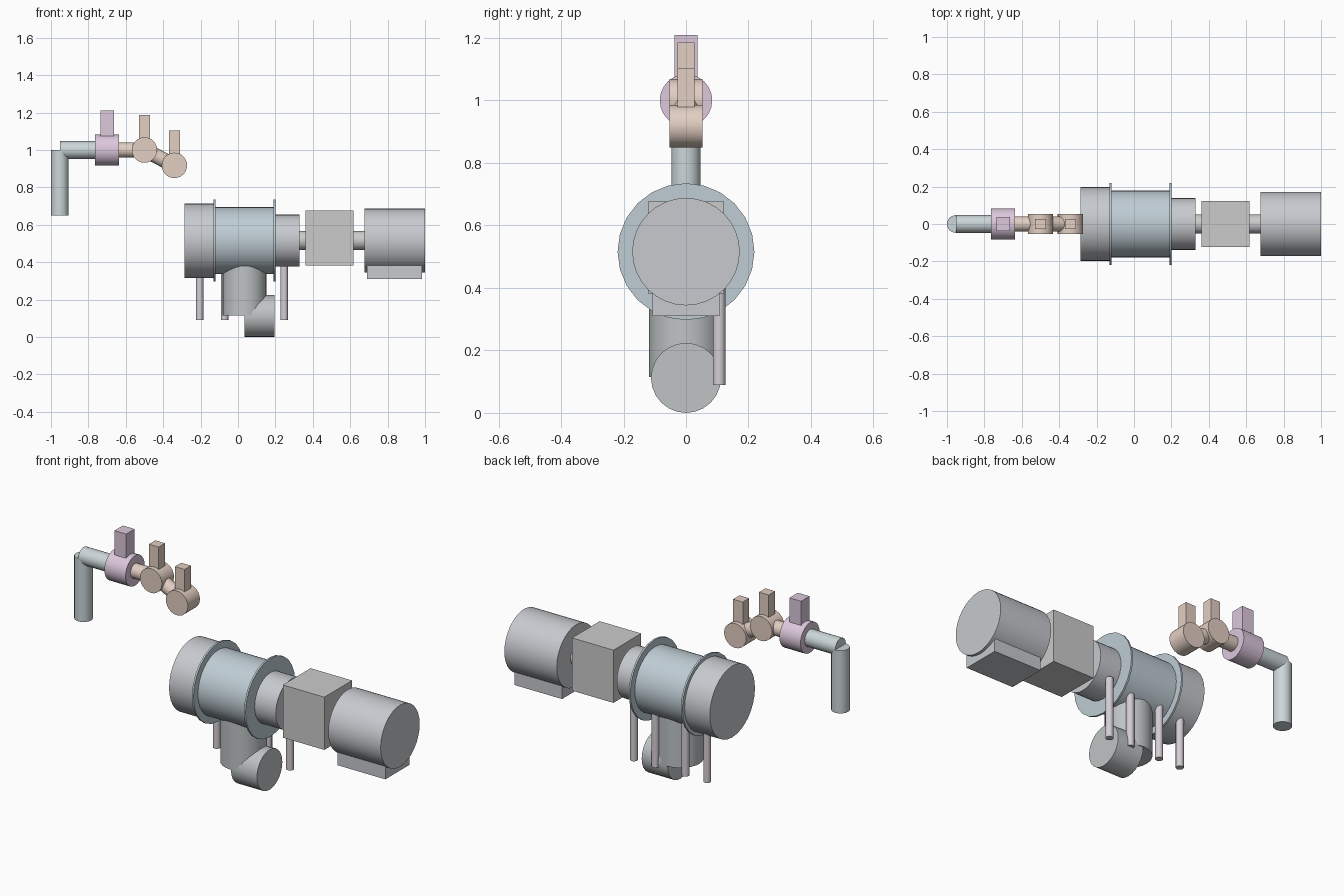
import bpy
import math
from mathutils import Vector

if "Cube" in bpy.data.objects:
    bpy.data.objects.remove(bpy.data.objects["Cube"])


def paint(name, rgb):
    m = bpy.data.materials.new(name)
    m.diffuse_color = (*rgb, 1)
    m.use_nodes = True
    m.node_tree.nodes["Principled BSDF"].inputs["Base Color"].default_value = m.diffuse_color
    return m


STEEL_BLUE = paint("steel_blue", (0.52, 0.61, 0.66))
PIPE_BLUE = paint("pipe_blue", (0.60, 0.67, 0.69))
MAUVE = paint("mauve", (0.72, 0.58, 0.72))
TAN = paint("tan", (0.76, 0.62, 0.54))
MOTOR = paint("motor_grey", (0.57, 0.59, 0.62))
ELBOW = paint("elbow_grey", (0.52, 0.55, 0.56))
LEG = paint("leg_grey", (0.66, 0.62, 0.66))
WARM = paint("warm_grey", (0.62, 0.61, 0.61))


def rod(name, a, b, r, mat, sides=24):
    """Capped cylinder from point a to point b."""
    a, b = Vector(a), Vector(b)
    d = b - a
    bpy.ops.mesh.primitive_cylinder_add(
        vertices=sides, radius=r, depth=d.length, location=(a + b) / 2,
        rotation=d.to_track_quat('Z', 'Y').to_euler())
    ob = bpy.context.object
    ob.name = name
    ob.data.materials.append(mat)
    bpy.ops.object.shade_smooth_by_angle(angle=math.radians(35))
    return ob


def box(name, x, half_y, z, mat):
    """Box spanning x and z ranges, centred on y = 0."""
    bpy.ops.mesh.primitive_cube_add(
        size=1, location=(sum(x) / 2, 0, sum(z) / 2))
    ob = bpy.context.object
    ob.name = name
    ob.scale = (x[1] - x[0], 2 * half_y, z[1] - z[0])
    bpy.ops.object.transform_apply(location=False, rotation=False, scale=True)
    ob.data.materials.append(mat)
    return ob


# Pump and motor line: coaxial cylinders along x
AXIS = 0.516
for name, x0, x1, r, mat, sides in [
    ("pump_end_cover", -0.286, -0.126, 0.199, MOTOR, 32),
    ("left_flange", -0.131, -0.121, 0.219, STEEL_BLUE, 24),
    ("pump_body", -0.126, 0.195, 0.18, STEEL_BLUE, 32),
    ("right_flange", 0.19, 0.20, 0.219, STEEL_BLUE, 24),
    ("bearing_housing", 0.195, 0.33, 0.139, MOTOR, 32),
    ("drive_shaft", 0.32, 0.69, 0.051, WARM, 24),
    ("motor_body", 0.677, 1.0, 0.172, MOTOR, 32),
]:
    rod(name, (x0, 0, AXIS), (x1, 0, AXIS), r, mat, sides)

box("gearbox", (0.362, 0.618), 0.122, (0.382, 0.676), WARM)
box("motor_foot", (0.69, 0.984), 0.107, (0.31, 0.40), MOTOR)

# Outlet elbow under the pump
rod("outlet_drop", (0.035, 0, 0.115), (0.035, 0, 0.40), 0.118, ELBOW)
rod("outlet_mouth", (0.035, 0, 0.112), (0.195, 0, 0.112), 0.112, ELBOW)

# Row of legs along the back
for i, x in enumerate((-0.205, -0.072, 0.113, 0.247)):
    rod(f"leg_{i + 1}", (x, 0.106, 0.09), (x, 0.106, 0.43), 0.02, LEG, 16)

# Inlet pipe with valve
rod("inlet_riser", (-0.953, 0, 0.65), (-0.953, 0, 1.0), 0.047, PIPE_BLUE)
rod("inlet_pipe", (-0.953, 0, 1.0), (-0.75, 0, 1.0), 0.047, PIPE_BLUE)
rod("valve_body", (-0.765, 0, 1.0), (-0.635, 0, 1.0), 0.084, MAUVE)
box("valve_stem", (-0.736, -0.664), 0.037, (1.05, 1.21), MAUVE)

# Two-joint tan arm
joints = [Vector((-0.5, 0, 1.0)), Vector((-0.34, 0, 0.918))]
rod("arm_link_1", (-0.65, 0, 1.0), joints[0], 0.04, TAN)
rod("arm_link_2", joints[0], joints[1], 0.04, TAN)
for i, p in enumerate(joints):
    side = Vector((0, 0.053, 0))
    rod(f"arm_joint_{i + 1}", p - side, p + side, 0.068, TAN)
    box(f"arm_handle_{i + 1}", (p.x - 0.03, p.x + 0.03), 0.028,
        (p.z + 0.05, p.z + 0.186), TAN)
